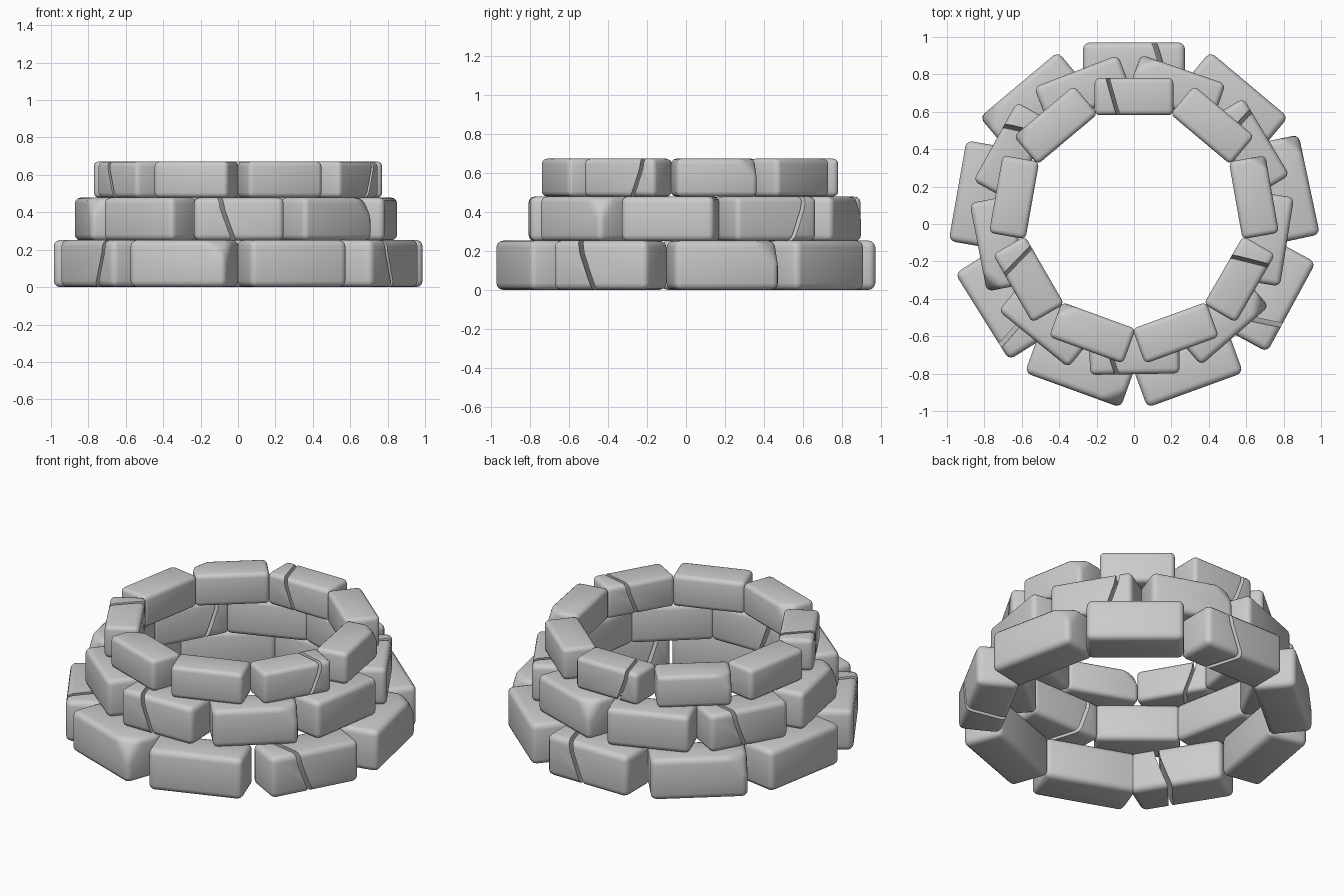
import bpy, bmesh
from math import radians, sin, cos
from mathutils import Vector

if "Cube" in bpy.data.objects:
    bpy.data.objects.remove(bpy.data.objects["Cube"])

L, D, H = 0.545, 0.245, 0.252      # size of a bottom-tier stone
COL = bpy.context.scene.collection


def finish(bm, name):
    """Smooth shading with sharp edges kept, then store as a mesh."""
    bmesh.ops.recalc_face_normals(bm, faces=bm.faces)
    for f in bm.faces:
        f.smooth = True
    for e in bm.edges:
        e.smooth = e.calc_face_angle(0) < radians(35)
    me = bpy.data.meshes.new(name)
    bm.to_mesh(me)
    bm.free()
    return me


def stone_mesh(name, chipped=False):
    """Bevelled block, outer face towards -y, optionally with a cut corner."""
    bm = bmesh.new()
    bmesh.ops.create_cube(bm, size=1)
    bmesh.ops.scale(bm, vec=(L, D, H), verts=bm.verts)
    if chipped:
        corner = Vector((L / 2 - 0.11, -D / 2, H / 2))
        cut = bmesh.ops.bisect_plane(
            bm, geom=bm.verts[:] + bm.edges[:] + bm.faces[:], plane_co=corner,
            plane_no=Vector((1 / 0.11, -1 / 0.09, 1 / 0.12)), clear_outer=True)
        rim = [g for g in cut["geom_cut"] if isinstance(g, bmesh.types.BMEdge)]
        bmesh.ops.holes_fill(bm, edges=rim)
    bmesh.ops.bevel(bm, geom=bm.edges[:], offset=0.034, segments=3, profile=0.5,
                    affect='EDGES', clamp_overlap=True)
    return finish(bm, name)


def cracked_mesh(name):
    """Block split in two by a thin, slanting crack."""
    path = [(-0.115, 0.15), (-0.10, 0.06), (-0.06, -0.05), (-0.02, -0.15)]
    w = 0.013
    bm = bmesh.new()
    outline = [(x - w, z) for x, z in path] + [(x + w, z) for x, z in reversed(path)]
    face = bm.faces.new([bm.verts.new((x + 0.024, -0.2, z)) for x, z in outline])
    ext = bmesh.ops.extrude_face_region(bm, geom=[face])
    moved = [g for g in ext["geom"] if isinstance(g, bmesh.types.BMVert)]
    bmesh.ops.translate(bm, vec=(-0.12, 0.4, 0), verts=moved)
    if face.is_valid and len(face.edges[0].link_faces) < 2:
        bm.faces.new(face.verts)
    cutter = bpy.data.objects.new("crack_cutter", finish(bm, "crack_cutter"))
    block = bpy.data.objects.new("crack_block", stone_mesh("crack_block"))
    for o in (cutter, block):
        COL.objects.link(o)
    cutter.hide_render = True
    mod = block.modifiers.new("crack", 'BOOLEAN')
    mod.operation, mod.solver, mod.object = 'DIFFERENCE', 'EXACT', cutter
    dg = bpy.context.evaluated_depsgraph_get()
    result = bpy.data.meshes.new_from_object(block.evaluated_get(dg))
    for o in (cutter, block):
        bpy.data.objects.remove(o)
    bm = bmesh.new()
    bm.from_mesh(result)
    return finish(bm, name)


MESHES = {"plain": stone_mesh("plain_stone"),
          "chipped": stone_mesh("chipped_stone", True),
          "cracked": cracked_mesh("cracked_stone")}

# tier: name, start angle, outer radius, centre x/y, bottom z, size, kinds, turned stones
TIERS = [
    ("bottom", 90, 0.958, (0, 0.012), 0.0, (L, D, H),
     ("cracked", "plain", "chipped"), {6}),
    ("middle", 31, 0.838, (-0.01, 0.035), 0.25, (0.48, 0.22, 0.228),
     ("cracked", "plain", "chipped"), {0}),
    ("top", 90, 0.75, (0, 0.03), 0.478, (0.42, 0.198, 0.194),
     ("cracked", "plain", "chipped"), {0, 3, 4, 5}),
]

# Three rings of nine stones, laid clockwise
for tier, start, radius, (cx, cy), z, size, kinds, turned in TIERS:
    for i in range(9):
        a = start - 40 * i
        if tier == "bottom":                      # slight skew of the side stones
            a += {2: 2, 6: 2, 3: 1.5}.get(i, 0)
        r = radius - size[1] / 2
        kind = kinds[i % 3]
        o = bpy.data.objects.new(f"{tier}_{kind}_stone_{i + 1}", MESHES[kind])
        COL.objects.link(o)
        o.location = (cx + r * cos(radians(a)), cy + r * sin(radians(a)), z + size[2] / 2)
        o.rotation_euler.z = radians(a + 90 + (180 if i in turned else 0))
        o.scale = (size[0] / L, size[1] / D, size[2] / H)
